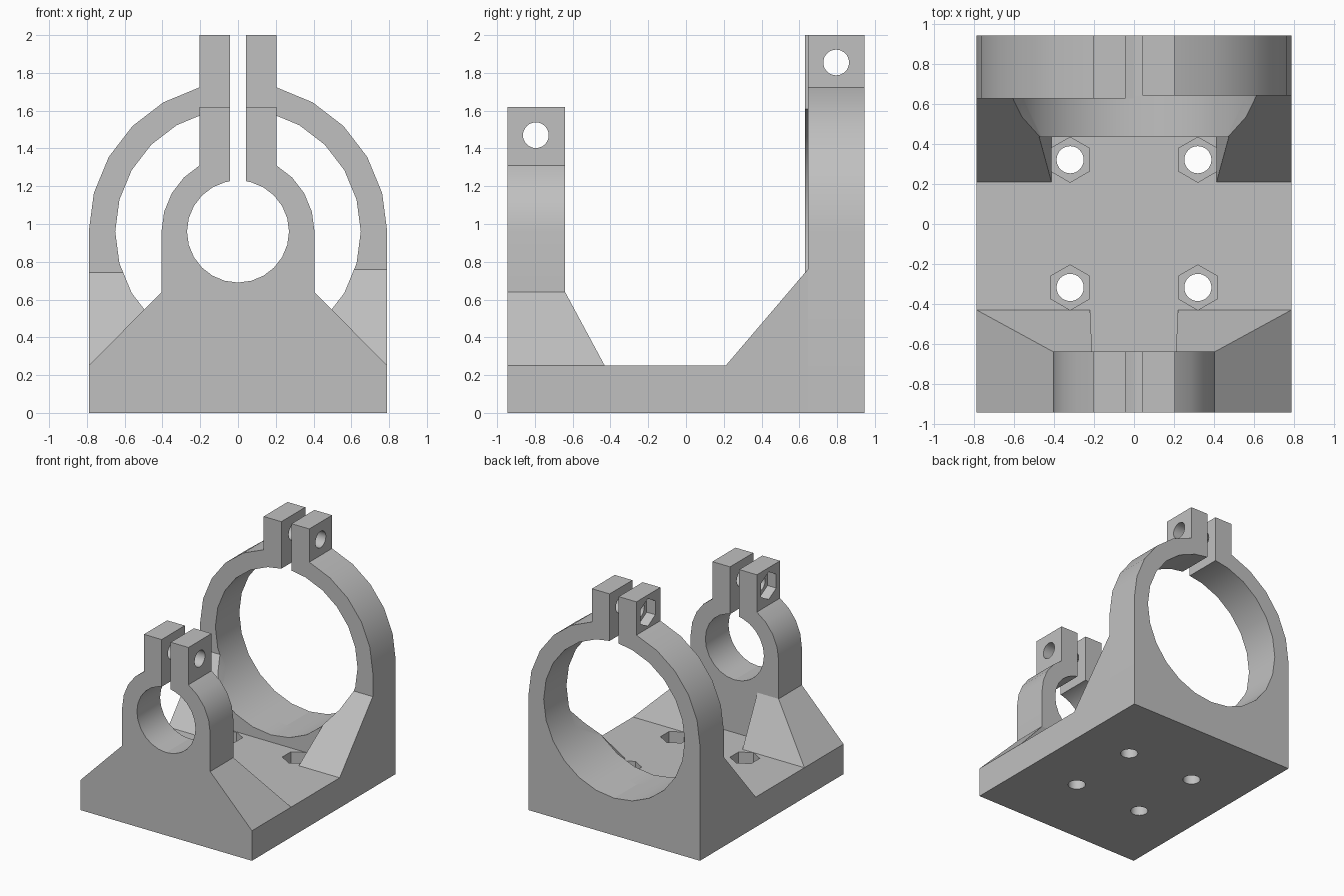
import bpy
import bmesh
from math import sin, cos, radians, sqrt

cube = bpy.data.objects.get("Cube")
if cube:
    bpy.data.objects.remove(cube, do_unlink=True)

grey = bpy.data.materials.new("plain grey")
grey.use_nodes = True
COLOUR = (0.53, 0.53, 0.53, 1)
grey.diffuse_color = COLOUR
grey.node_tree.nodes["Principled BSDF"].inputs["Base Color"].default_value = COLOUR

HALF_W, HALF_L, FLOOR, AXIS_Z = 0.79, 0.945, 0.25, 0.96
TAB_IN, TAB_OUT = 0.042, 0.205
FRONT_Y, REAR_Y = -0.64, 0.645
BIG_BORE, SMALL_BORE = 0.65, 0.27


def finish(name, bm):
    bmesh.ops.recalc_face_normals(bm, faces=bm.faces)
    mesh = bpy.data.meshes.new(name)
    bm.to_mesh(mesh)
    bm.free()
    obj = bpy.data.objects.new(name, mesh)
    obj.data.materials.append(grey)
    bpy.context.collection.objects.link(obj)
    return obj


def prism(name, pts, axis, start, end):
    """Extrude a flat outline along the x, y or z axis."""
    place = {"x": lambda p: (start, p[0], p[1]),
             "y": lambda p: (p[0], start, p[1]),
             "z": lambda p: (p[0], p[1], start)}[axis]
    bm = bmesh.new()
    face = bm.faces.new([bm.verts.new(place(p)) for p in pts])
    moved = bmesh.ops.extrude_face_region(bm, geom=[face])["geom"]
    shift = [end - start if a == axis else 0 for a in "xyz"]
    bmesh.ops.translate(bm, vec=shift,
                        verts=[v for v in moved if isinstance(v, bmesh.types.BMVert)])
    return finish(name, bm)


def circle(u, v, radius, sides, turn=0):
    return [(u + radius * cos(radians(turn + 360 * i / sides)),
             v + radius * sin(radians(turn + 360 * i / sides))) for i in range(sides)]


def arc(radius, first, last, step):
    return [(radius * cos(radians(a)), AXIS_Z + radius * sin(radians(a)))
            for a in range(first, last + step, step)]


def activate(obj):
    bpy.ops.object.select_all(action="DESELECT")
    obj.select_set(True)
    bpy.context.view_layer.objects.active = obj


def cut(obj, cutters):
    activate(obj)
    for cutter in cutters:
        cutter.hide_render = True
        mod = obj.modifiers.new("cut", "BOOLEAN")
        mod.operation = "DIFFERENCE"
        mod.solver = "EXACT"
        mod.object = cutter
        bpy.ops.object.modifier_apply(modifier=mod.name)
        bpy.data.objects.remove(cutter, do_unlink=True)


def clamp_half(name, side, foot, radius, bore, last, top, y0, y1, bolt_z):
    """Half of a split clamp: foot, ring half and bolt tab with its hole."""
    outline = [(0, 0), (HALF_W, 0)] + foot + arc(radius, 0, last, 15)
    outline += [(TAB_OUT, AXIS_Z + sqrt(radius ** 2 - TAB_OUT ** 2)), (TAB_OUT, top),
                (TAB_IN, top), (TAB_IN, AXIS_Z + sqrt(bore ** 2 - TAB_IN ** 2))]
    outline += arc(bore, 75, -90, -15)
    half = prism(name, [(side * x, z) for x, z in outline], "y", y0, y1)
    bolt_y = 0.795 if y0 > 0 else -0.795
    cutters = [prism("bolt_cutter", circle(bolt_y, bolt_z, 0.068, 32), "x",
                     side * 0.01, side * 0.3)]
    if side < 0:
        cutters.append(prism("nut_cutter", circle(bolt_y, bolt_z, 0.115, 6, 90), "x",
                             -0.3, -0.125))
    cut(half, cutters)
    return half


parts = []

# Base plate with four bolt holes and hexagonal nut pockets
base = prism("base_plate", [(-HALF_W, FRONT_Y), (HALF_W, FRONT_Y),
                            (HALF_W, REAR_Y), (-HALF_W, REAR_Y)], "z", 0, FLOOR)
for x in (-0.32, 0.32):
    for y in (-0.318, 0.322):
        cut(base, [prism("hole_cutter", circle(x, y, 0.068, 32), "z", -0.1, 0.4),
                   prism("pocket_cutter", circle(x, y, 0.113, 6, 90), "z", 0.13, 0.4)])
parts.append(base)

# Split clamps, small at the front and large at the back
for side, word in ((1, "left"), (-1, "right")):
    parts.append(clamp_half("front_clamp_" + word, side, [(HALF_W, FLOOR), (0.405, 0.64)],
                            0.405, SMALL_BORE, 60, 1.62, -HALF_L, FRONT_Y, 1.47))
    parts.append(clamp_half("rear_clamp_" + word, side, [], HALF_W, BIG_BORE, 75, 2.0,
                            REAR_Y if side > 0 else 0.63, HALF_L, 1.855))

    # Front gussets
    bm = bmesh.new()
    for p in ((HALF_W, FRONT_Y, FLOOR), (HALF_W, -0.43, FLOOR), (0.22, -0.43, FLOOR),
              (0.21, FRONT_Y, FLOOR), (0.21, FRONT_Y, 0.64), (0.405, FRONT_Y, 0.64)):
        bm.verts.new((side * p[0], p[1], p[2]))
    bmesh.ops.convex_hull(bm, input=bm.verts)
    bmesh.ops.dissolve_limit(bm, angle_limit=0.01, verts=bm.verts, edges=bm.edges)
    parts.append(finish("front_gusset_" + word, bm))

# Rear gusset: a ramp cleared by the bore and by a channel between its arms
ramp = prism("rear_gusset", [(0.21, FLOOR), (REAR_Y, FLOOR), (REAR_Y, 0.76)],
             "x", -HALF_W, HALF_W)
cut(ramp, [prism("bore_cutter", circle(0, AXIS_Z, BIG_BORE, 24), "y", 0, 1.2),
           prism("channel_cutter", [(-0.39, 0.15), (0.39, 0.15), (0.565, 0.9),
                                    (-0.565, 0.9)], "y", 0, 0.435)])
parts.append(ramp)

for part in parts:
    activate(part)
    bpy.ops.object.shade_smooth_by_angle(angle=radians(25))
